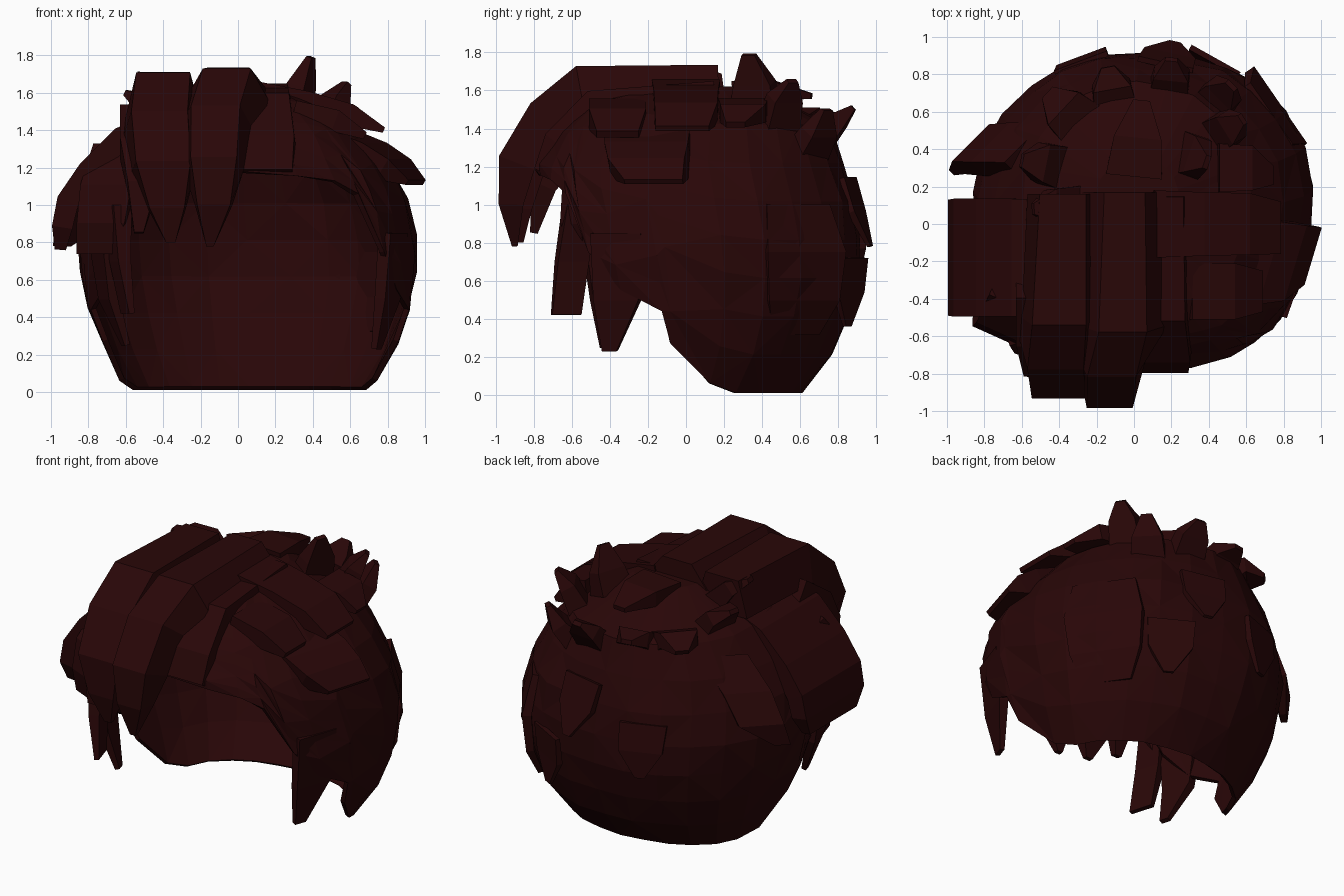
import bpy, bmesh, math, random
from mathutils import Vector

random.seed(4)
hair = bpy.data.materials.new("dark_red_brown")
hair.diffuse_color = (0.022, 0.002, 0.0023, 1)


def finish(name, bm):
    bmesh.ops.recalc_face_normals(bm, faces=bm.faces)
    me = bpy.data.meshes.new(name)
    bm.to_mesh(me)
    bm.free()
    me.materials.append(hair)
    ob = bpy.data.objects.new(name, me)
    bpy.context.collection.objects.link(ob)
    return ob


def lerp_table(table, k):
    for a, b in zip(table, table[1:]):
        if k <= b[0]:
            f = (k - a[0]) / (b[0] - a[0])
            return [p + (q - p) * f for p, q in zip(a, b)]
    return list(table[-1])


# Cap outline: z, left, right, front, back
OUTLINE = [(0.0, -0.60, 0.72, -0.50, 0.60), (0.25, -0.73, 0.86, -0.60, 0.80),
           (0.5, -0.82, 0.94, -0.66, 0.90), (0.75, -0.86, 0.97, -0.72, 0.93),
           (1.0, -0.85, 0.92, -0.78, 0.90), (1.2, -0.77, 0.82, -0.80, 0.84),
           (1.4, -0.63, 0.66, -0.68, 0.78), (1.55, -0.45, 0.46, -0.50, 0.60),
           (1.62, -0.22, 0.25, -0.20, 0.36)]
# Hairline: angle from the front, lowest z
HAIRLINE = [(0, 1.18), (30, 1.13), (40, 1.06), (47, 0.75), (60, 0.55),
            (77, 0.44), (80, 0.27), (95, 0.06), (102, 0.01), (180, 0.01)]


def cap_point(deg, z):
    _, xl, xr, yf, yb = lerp_table(OUTLINE, z)
    s, c = math.sin(math.radians(deg)), -math.cos(math.radians(deg))
    if c > 0:
        e = 0.95 if s < 0 else 0.9
    else:
        e = 0.84 if s < 0 else 0.77
    x = math.copysign(abs(s) ** e, s) * (xr - xl) / 2 + (xr + xl) / 2
    y = math.copysign(abs(c) ** e, c) * (yb - yf) / 2 + (yb + yf) / 2
    return Vector((x, y, z))


# Hollow cap with open face and neck
bm = bmesh.new()
angles = [0, 15, 30, 40, 47, 60, 77, 80, 95, 110, 125, 140, 153, 167, 180]
angles += [360 - a for a in angles[-2:0:-1]]
columns = []
for a in angles:
    low = lerp_table(HAIRLINE, min(a, 360 - a))[1]
    col = []
    for i in range(9):
        z = low + (1.62 - low) * i / 8
        p = cap_point(a, z)
        k = 1 + random.uniform(-0.014, 0.012)
        col.append(bm.verts.new((p.x * k, p.y * k, p.z)))
    columns.append(col)
for i, a in enumerate(columns):
    b = columns[(i + 1) % len(columns)]
    for j in range(8):
        q = (a[j], b[j], b[j + 1], a[j + 1])
        if (i + j) % 2:
            q = q[1:] + q[:1]
        bm.faces.new((q[0], q[1], q[2]))
        bm.faces.new((q[0], q[2], q[3]))
bm.faces.new([c[-1] for c in columns])
cap = finish("hair_cap", bm)
mod = cap.modifiers.new("thickness", "SOLIDIFY")
mod.thickness = 0.03
mod.offset = -1


# Tapered clump: stations are x, y, z, width, thickness; width runs along the axis,
# ridge narrows the outer face at the root and fades out toward the tip
def clump(name, axis, stations, ridge=1.0):
    bm = bmesh.new()
    w_dir = Vector(axis).normalized()
    pts = [Vector(s[:3]) for s in stations]
    rings = []
    for i, s in enumerate(stations):
        d = pts[min(i + 1, len(pts) - 1)] - pts[max(i - 1, 0)]
        n = d.cross(w_dir).normalized()
        w, t = w_dir * s[3] / 2, n * s[4] / 2
        r = ridge + (1 - ridge) * i / (len(pts) - 1)
        rings.append([bm.verts.new(pts[i] + v)
                      for v in (-w - t, w - t, w * r + t, -w * r + t)])
    for a, b in zip(rings, rings[1:]):
        for j in range(4):
            bm.faces.new((a[j], a[(j + 1) % 4], b[(j + 1) % 4], b[j]))
    bm.faces.new(rings[0])
    bm.faces.new(rings[-1])
    finish(name, bm)


X, Y = (1, 0, 0), (0, 1, 0)
# Swept fringe
clump("fringe_middle", X, [(-0.05, 0.17, 1.64, 0.52, 0.19), (-0.06, -0.56, 1.63, 0.48, 0.2),
      (-0.12, -0.74, 1.47, 0.4, 0.2), (-0.13, -0.89, 1.22, 0.32, 0.2),
      (-0.13, -0.92, 1.0, 0.2, 0.13), (-0.15, -0.9, 0.78, 0.04, 0.03)], 0.42)
clump("fringe_left", X, [(-0.38, 0.16, 1.59, 0.38, 0.24), (-0.4, -0.52, 1.59, 0.4, 0.24),
      (-0.42, -0.7, 1.44, 0.38, 0.2), (-0.4, -0.84, 1.2, 0.34, 0.2),
      (-0.38, -0.87, 0.98, 0.2, 0.12), (-0.36, -0.87, 0.8, 0.05, 0.03)], 0.65)
clump("fringe_outer", X, [(-0.52, -0.35, 1.47, 0.22, 0.16), (-0.53, -0.6, 1.3, 0.2, 0.16),
      (-0.51, -0.75, 1.1, 0.16, 0.14), (-0.53, -0.8, 0.85, 0.05, 0.04)])
clump("fringe_right", X, [(0.16, 0.15, 1.6, 0.26, 0.1), (0.16, -0.5, 1.54, 0.26, 0.12),
      (0.16, -0.7, 1.34, 0.3, 0.1), (0.14, -0.78, 1.18, 0.3, 0.04)], 0.8)
clump("left_temple", (1, -0.45, 0), [(-0.62, -0.4, 1.3, 0.3, 0.1), (-0.68, -0.53, 1.08, 0.3, 0.14),
      (-0.71, -0.55, 0.9, 0.28, 0.12), (-0.75, -0.52, 0.74, 0.22, 0.06)])

# Side flaps
clump("left_flap", Y, [(-0.42, -0.18, 1.45, 0.62, 0.1), (-0.62, -0.18, 1.36, 0.63, 0.12),
      (-0.8, -0.18, 1.18, 0.63, 0.12), (-0.91, -0.18, 1.02, 0.63, 0.12),
      (-0.94, -0.18, 0.88, 0.62, 0.11), (-0.95, -0.18, 0.76, 0.5, 0.06)])
clump("left_rear_flap", (0.6, 0.6, 0), [(-0.55, 0.4, 1.3, 0.3, 0.12),
      (-0.73, 0.4, 1.1, 0.3, 0.12), (-0.84, 0.4, 0.92, 0.28, 0.1),
      (-0.94, 0.31, 0.78, 0.1, 0.04)])
clump("right_flap", (0.3, 1, 0), [(0.5, -0.2, 1.36, 0.48, 0.12), (0.7, -0.2, 1.27, 0.46, 0.14),
      (0.83, -0.2, 1.19, 0.42, 0.13), (0.95, -0.17, 1.12, 0.32, 0.03)])
clump("right_upper_flap", Y, [(0.1, 0, 1.6, 0.36, 0.12), (0.36, 0, 1.54, 0.34, 0.14),
      (0.6, 0, 1.48, 0.33, 0.12), (0.78, -0.02, 1.4, 0.28, 0.03)])
clump("right_front_flap", Y, [(0.3, -0.36, 1.51, 0.3, 0.1), (0.52, -0.36, 1.45, 0.3, 0.12),
      (0.68, -0.36, 1.37, 0.22, 0.04)])
clump("right_rear_flap", Y, [(0.45, 0.3, 1.5, 0.26, 0.12), (0.62, 0.3, 1.48, 0.24, 0.1),
      (0.74, 0.26, 1.42, 0.1, 0.03)])

# Crown spikes: base, middle, tip, width
spikes = [((0.3, 0.36, 1.5), (0.34, 0.36, 1.64), (0.39, 0.33, 1.79), 0.24),
          ((0.45, 0.48, 1.4), (0.52, 0.52, 1.56), (0.58, 0.56, 1.65), 0.2),
          ((0.4, 0.62, 1.25), (0.48, 0.7, 1.38), (0.52, 0.74, 1.5), 0.22),
          ((0.18, 0.68, 1.3), (0.2, 0.8, 1.44), (0.2, 0.88, 1.51), 0.22),
          ((-0.1, 0.62, 1.36), (-0.12, 0.74, 1.45), (-0.14, 0.84, 1.46), 0.24),
          ((-0.4, 0.3, 1.42), (-0.5, 0.33, 1.55), (-0.6, 0.34, 1.6), 0.24),
          ((-0.32, 0.1, 1.52), (-0.44, 0.1, 1.65), (-0.54, 0.08, 1.7), 0.2),
          ((-0.3, 0.55, 1.4), (-0.38, 0.62, 1.46), (-0.46, 0.7, 1.42), 0.28),
          ((0.0, 0.26, 1.58), (0.02, 0.46, 1.6), (0.04, 0.66, 1.57), 0.3)]
for i, (a, b, c, w) in enumerate(spikes):
    d = Vector(c) - Vector(a)
    side = (-d.y, d.x, 0)
    clump(f"crown_spike_{i + 1}", side, [(*a, w, 0.14), (*b, w * 0.85, 0.1), (*c, w * 0.3, 0.03)])

# Sideburns
clump("left_sideburn_front", (-0.3, 1, 0), [(-0.64, -0.56, 1.0, 0.16, 0.1),
      (-0.63, -0.6, 0.7, 0.17, 0.07), (-0.59, -0.63, 0.42, 0.16, 0.03)])
clump("left_sideburn_rear", (-0.3, 1, 0), [(-0.73, -0.42, 0.85, 0.26, 0.08),
      (-0.69, -0.4, 0.5, 0.2, 0.06), (-0.6, -0.42, 0.25, 0.06, 0.03)])
clump("right_sideburn", (0.35, 1, 0), [(0.83, -0.36, 0.85, 0.28, 0.07),
      (0.8, -0.36, 0.5, 0.25, 0.06), (0.74, -0.4, 0.23, 0.08, 0.03)])

# Broad panel on the rear right and locks lying against the back
clump("rear_right_panel", (0.31, -0.45, 0), [(0.72, 0.58, 1.0, 0.4, 0.04),
      (0.76, 0.62, 0.75, 0.5, 0.06), (0.74, 0.61, 0.5, 0.45, 0.05), (0.69, 0.57, 0.32, 0.3, 0.03)])
for i, (deg, z, lift) in enumerate([(172, 1.14, 0.05), (158, 0.72, 0.06), (200, 0.95, 0.02)]):
    top, mid, tip = (cap_point(deg, z - k) for k in (0, 0.18, 0.36))
    out = Vector((top.x, top.y - 0.1, 0)).normalized()
    tip += out * lift
    clump(f"back_lock_{i + 1}", (-out.y, out.x, 0),
          [(*top, 0.3, 0.03), (*mid, 0.28, 0.04), (*tip, 0.06, 0.02)])
